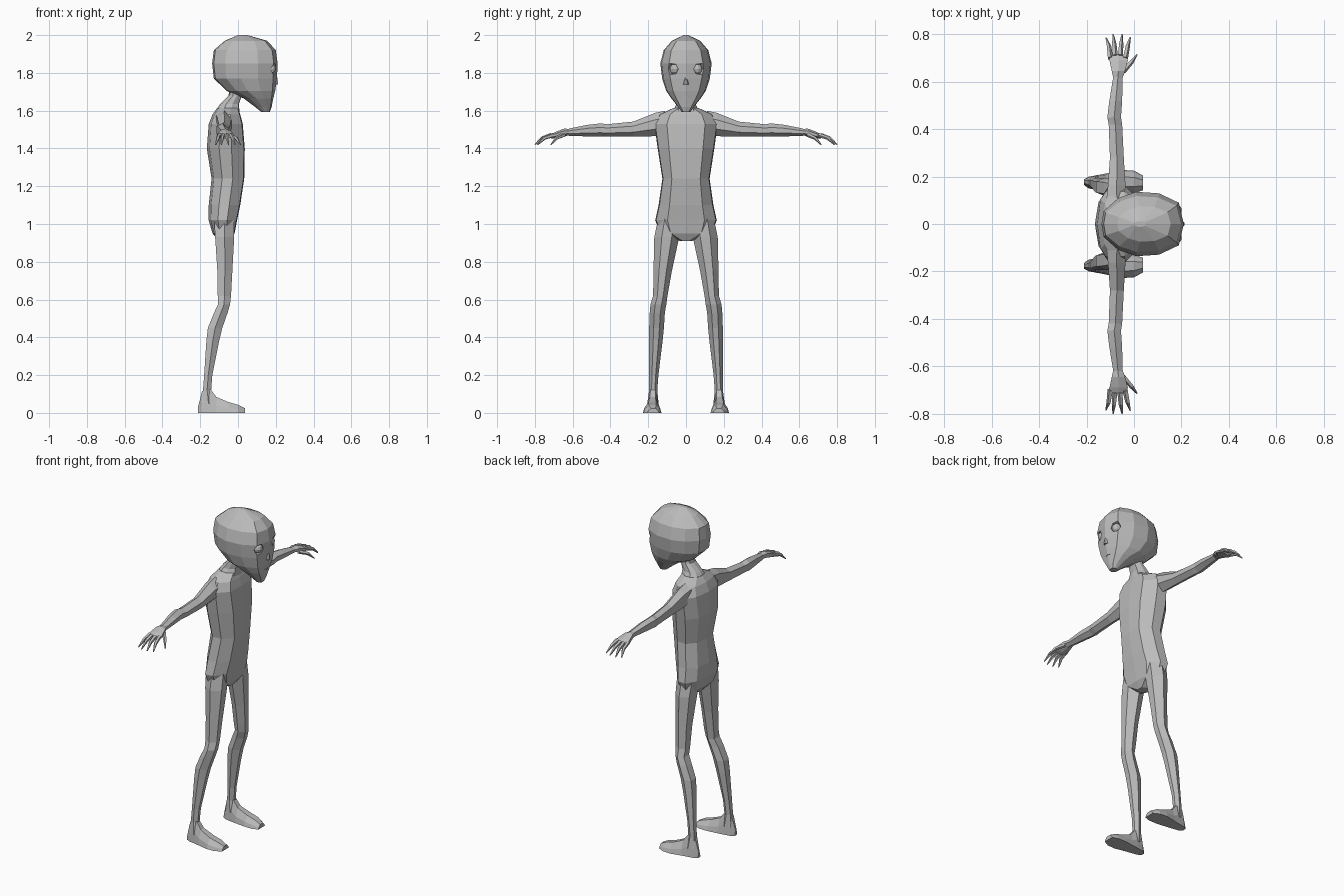
import bpy, bmesh
from math import cos, sin, pi
from mathutils import Vector

cube = bpy.data.objects.get("Cube")
if cube:
    bpy.data.objects.remove(cube, do_unlink=True)

skin = bpy.data.materials.new("grey skin")
skin.use_nodes = True
skin.diffuse_color = (0.5, 0.5, 0.5, 1)
skin.node_tree.nodes["Principled BSDF"].inputs["Base Color"].default_value = (0.5, 0.5, 0.5, 1)


def loft(name, rings):
    """Skin a closed tube through rings of equal point count."""
    bm = bmesh.new()
    loops = [[bm.verts.new(p) for p in r] for r in rings]
    n = len(loops[0])
    for a, b in zip(loops, loops[1:]):
        for i in range(n):
            j = (i + 1) % n
            bm.faces.new((a[i], a[j], b[j], b[i]))
    bm.faces.new(loops[0])
    bm.faces.new(loops[-1])
    bmesh.ops.recalc_face_normals(bm, faces=bm.faces)
    mesh = bpy.data.meshes.new(name)
    bm.to_mesh(mesh)
    bm.free()
    mesh.materials.append(skin)
    obj = bpy.data.objects.new(name, mesh)
    bpy.context.collection.objects.link(obj)
    return obj


def box_ring(shape, axis, pos, a0, a1, b0, b1):
    """Fit a -1..1 outline into a box in the plane across the axis."""
    pts = []
    for u, v in shape:
        p = [(a0 + a1) / 2 + u * (a1 - a0) / 2, (b0 + b1) / 2 + v * (b1 - b0) / 2]
        p.insert("xyz".index(axis), pos)
        pts.append(Vector(p))
    return pts


def tube(name, path, sides=5):
    """Tapered round tube along (point, radius) pairs."""
    rings = []
    d = (path[-1][0] - path[0][0]).normalized()
    a = d.cross(Vector((0, 0, 1))).normalized()
    b = d.cross(a)
    for p, r in path:
        rings.append([p + r * (a * cos(2 * pi * i / sides) + b * sin(2 * pi * i / sides))
                      for i in range(sides)])
    return loft(name, rings)


def flip(rings, s):
    return [[Vector((p.x, p.y * s, p.z)) for p in r] for r in rings]


def mirrored(half):
    return half + [(u, -v) for u, v in reversed(half) if v]


# Outlines, from the front (+x) to the back
BODY = mirrored([(1, 0), (.95, .6), (.3, .97), (-.35, 1), (-.85, .62), (-1, 0)])
SKULL = mirrored([(1, 0), (.88, .66), (.4, .95), (-.15, 1), (-.6, .8), (-.95, .4), (-1, 0)])
LIMB = mirrored([(1, .4), (.1, 1), (-.8, .6)])
FOOT = [(-1, -1), (1, -1), (.85, -.1), (.4, 1), (-.4, 1), (-.85, -.1)]

# Torso: z, back, front, half width
torso = [(.91, -.10, -.04, .03), (.95, -.135, -.018, .135), (1.02, -.155, -.005, .163),
         (1.1, -.155, .012, .145), (1.24, -.14, .033, .125), (1.4, -.165, .036, .15),
         (1.53, -.155, .025, .168), (1.58, -.135, .012, .14), (1.615, -.11, .0, .065)]
loft("torso", [box_ring(BODY, "z", z, b, f, -w, w) for z, b, f, w in torso])

# Neck leaning forward
neck = [(1.59, -.125, .008, .075), (1.635, -.095, .005, .05), (1.68, -.05, .02, .042),
        (1.75, -.04, .06, .045)]
loft("neck", [box_ring(BODY, "z", z, b, f, -w, w) for z, b, f, w in neck])

# Head with the jaw tapering forward to the chin
skull = [(1.592, .125, .168, .022), (1.62, .09, .178, .042), (1.665, .03, .187, .078),
         (1.705, -.06, .197, .105), (1.77, -.128, .206, .126), (1.85, -.137, .21, .136),
         (1.92, -.128, .2, .118), (1.97, -.07, .155, .075), (2.0, -.0, .05, .012)]
head = loft("head", [box_ring(SKULL, "z", z, b, f, -w, w) for z, b, f, w in skull])

# Hexagonal eye sockets with sunken eyeballs
for side, s in (("left", 1), ("right", -1)):
    out = Vector((.85, .5 * s, 0)).normalized()
    eye = Vector((.188, .067 * s, 1.82))
    cutter = tube("socket_cutter", [(eye - out * .025, .022), (eye + out * .04, .044)], 6)
    cut = head.modifiers.new("socket", "BOOLEAN")
    cut.operation, cut.solver, cut.object = "DIFFERENCE", "EXACT", cutter
    bpy.context.view_layer.objects.active = head
    bpy.ops.object.modifier_apply(modifier=cut.name)
    bpy.data.objects.remove(cutter, do_unlink=True)
    bpy.ops.mesh.primitive_uv_sphere_add(segments=10, ring_count=6, radius=.028,
                                         location=eye - out * .017)
    ball = bpy.context.object
    ball.name = side + "_eye"
    ball.data.materials.append(skin)

# Small wedge nose and thin mouth
nose = [(1.738, .19, .211, .015), (1.745, .19, .213, .014), (1.785, .19, .206, .003)]
loft("nose", [box_ring(LIMB, "z", z, b, f, -w, w) for z, b, f, w in nose])
mouth = [(1.672, .18, .191, .018), (1.678, .18, .192, .018)]
loft("mouth", [box_ring(LIMB, "z", z, b, f, -w, w) for z, b, f, w in mouth])

# Limbs: position along the limb, then the box across it
LEG = [(1.04, -.14, -.02, .03, .145), (.93, -.132, -.02, .036, .168), (.75, -.118, -.03, .075, .172),
       (.62, -.115, -.037, .098, .174), (.575, -.112, -.042, .104, .188), (.53, -.135, -.055, .112, .192),
       (.45, -.168, -.083, .117, .195), (.38, -.175, -.1, .124, .195), (.2, -.184, -.136, .146, .195),
       (.12, -.19, -.142, .152, .195), (.05, -.2, -.12, .145, .205)]
FEET = [(-.212, .165, .188, 0, .03), (-.19, .15, .2, 0, .115), (-.145, .142, .208, 0, .125),
        (-.115, .138, .214, 0, .085), (-.05, .13, .228, 0, .057), (0, .13, .225, 0, .043),
        (.037, .142, .205, 0, .024)]
ARM = [(.11, -.125, -.03, 1.475, 1.6), (.165, -.118, -.036, 1.465, 1.588),
       (.28, -.108, -.043, 1.462, 1.542), (.42, -.113, -.05, 1.462, 1.528),
       (.45, -.119, -.055, 1.462, 1.533), (.52, -.11, -.05, 1.464, 1.525),
       (.62, -.092, -.048, 1.466, 1.505)]
PALM = [(.61, -.09, -.05, 1.47, 1.503), (.645, -.1, -.038, 1.465, 1.505),
        (.69, -.112, -.026, 1.455, 1.488), (.715, -.11, -.03, 1.452, 1.474)]
FINGERS = [((-.1, .7), (-.106, .75), (-.118, .785)), ((-.08, .71), (-.084, .76), (-.088, .8)),
           ((-.058, .71), (-.055, .76), (-.05, .8)), ((-.037, .7), (-.027, .75), (-.016, .787)),
           ((-.045, .645), (-.01, .685), (.013, .715))]
NAMES = ["little_finger", "ring_finger", "middle_finger", "index_finger", "thumb"]

for side, s in (("left", 1), ("right", -1)):
    for part, shape, axis, rows in (("leg", LIMB, "z", LEG), ("foot", FOOT, "x", FEET),
                                    ("arm", LIMB, "y", ARM), ("palm", LIMB, "y", PALM)):
        loft(side + "_" + part, flip([box_ring(shape, axis, *r) for r in rows], s))
    # Fingers droop and taper to a point
    for name, pts in zip(NAMES, FINGERS):
        path = [(Vector((x, y * s, z)), r) for (x, y), z, r in
                zip(pts, (1.472, 1.455, 1.42), (.012, .01, .003))]
        tube(side + "_" + name, path)
